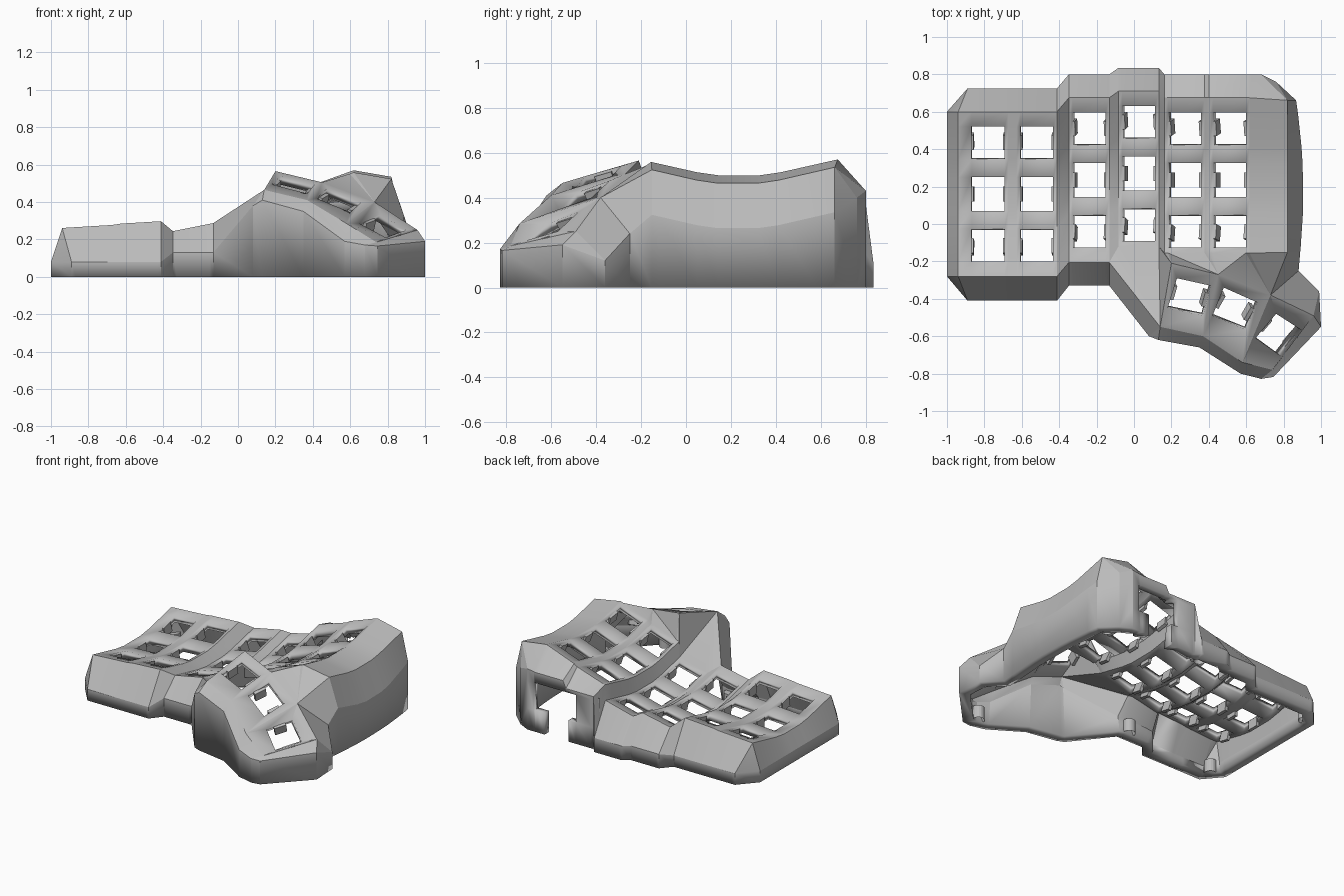
import bpy, bmesh, math
from mathutils import Vector, Matrix

if "Cube" in bpy.data.objects:
    bpy.data.objects.remove(bpy.data.objects["Cube"])

grey = bpy.data.materials.new("matte_grey")
grey.use_nodes = True
grey.diffuse_color = (0.5, 0.5, 0.5, 1)
grey.node_tree.nodes["Principled BSDF"].inputs["Base Color"].default_value = (0.5, 0.5, 0.5, 1)


def finish(bm, name):
    mesh = bpy.data.meshes.new(name)
    bm.to_mesh(mesh)
    bm.free()
    mesh.materials.append(grey)
    ob = bpy.data.objects.new(name, mesh)
    bpy.context.collection.objects.link(ob)
    bpy.ops.object.select_all(action='DESELECT')
    ob.select_set(True)
    bpy.context.view_layer.objects.active = ob
    bpy.ops.object.shade_smooth_by_angle(angle=math.radians(16))
    return ob


shell = bmesh.new()
key_holes = []


def face(*verts):
    ring = list(dict.fromkeys(verts))
    if len(ring) > 2:
        shell.faces.new(ring)


# Finger columns: centre x, centre y, rim height, sideways slope, front reach
columns = [(-.78, .16, .265, .06, .44), (-.52, .16, .285, .06, .44), (-.24, .235, .26, .2, .44),
           (.025, .27, .285, .25, .39), (.27, .235, .435, .32, .39), (.51, .235, .525, .36, .39)]
pad, hole = .108, .088
rows = [-.36, -.185, -.09, .09, .185, .36, .44]
for cx, cy, rim, slope, reach in columns:
    if cx == columns[0][0]:
        lines = []
    for dx in (-pad, -hole, hole, pad):
        if not lines:
            dx = -.16
        lines.append([shell.verts.new((cx + dx, cy + dy,
                                       rim + slope * dx - .065 + .225 * max(abs(dy) - .125, 0)))
                      for dy in [-reach] + rows])
# Sloping ledge beside the inner column
lines.append([shell.verts.new((.82, v.co.y * .98, v.co.z - .035)) for v in lines[-1]])

for i in range(len(lines) - 1):
    for j in range(len(rows)):
        quad = (lines[i][j], lines[i + 1][j], lines[i + 1][j + 1], lines[i][j + 1])
        if i % 4 == 1 and j % 2 == 1:
            key_holes.append([v.co.copy() for v in quad])
        else:
            face(*quad)

# Thumb cluster: pad boundaries (back, front) and the three key holes
seams = [((.20, -.21, .565), (.14, -.55, .465)), ((.45, -.27, .505), (.37, -.60, .41)),
         ((.73, -.38, .40), (.58, -.74, .285)), ((.96, -.49, .25), (.74, -.78, .185))]
seams = [tuple(shell.verts.new(p) for p in s) for s in seams]
thumb_holes = [((.18, -.45, .495), (.37, -.49, .445), (.41, -.33, .495), (.23, -.29, .54)),
               ((.42, -.49, .42), (.60, -.565, .345), (.66, -.42, .40), (.48, -.34, .475)),
               ((.65, -.61, .285), (.79, -.71, .21), (.90, -.57, .25), (.76, -.48, .335))]
for n, corners in enumerate(thumb_holes):
    (back0, front0), (back1, front1) = seams[n], seams[n + 1]
    outer = (front0, front1, back1, back0)
    inner = [shell.verts.new(p) for p in corners]
    key_holes.append([v.co.copy() for v in inner])
    for k in range(4):
        m = (k + 1) % 4
        face(outer[k], outer[m], inner[m], inner[k])

# Web joining the thumb cluster to the finger columns
edge = [line[0] for line in lines]
(a_back, a_front), (b_back, b_front), (c_back, c_front), (d_back, d_front) = seams
for hub, first, last in ((a_front, 11, 15), (a_back, 15, 17), (b_back, 17, 22), (c_back, 22, 24)):
    for i in range(first, last):
        face(hub, edge[i + 1], edge[i])
face(a_front, a_back, edge[15])
face(a_back, b_back, edge[17])
face(b_back, c_back, edge[22])

# Outer wall: each rim vertex with its shoulder point, walking round the shell
wall = []
for v in reversed(lines[0]):
    wall.append((v, (-1, v.co.y, .08)))
for v in edge[:8]:
    wall.append((v, (max(v.co.x, -.89), v.co.y - .13, .08)))
for v in edge[8:12]:
    wall.append((v, (v.co.x, v.co.y - .125, .13)))
wall += [(a_front, (.08, -.60, .38)), (a_front, (.13, -.62, .41)), (b_front, (.35, -.66, .35)),
         (c_front, (.57, -.80, .19)), (d_front, (.68, -.828, .17)), (d_front, (.745, -.818, .165)),
         (d_back, (1, -.55, .19)), (d_back, (.99, -.36, .12)), (c_back, (.88, -.25, .24))]
for v in lines[-1]:
    y = v.co.y
    wall.append((v, (.905 - .16 * (y - .17) ** 2, y, v.co.z - .2)))
corner = lines[-1][-1]
wall += [(corner, (.76, .76, .4)), (corner, (.68, .80, .43))]
back_shoulder = [.08, .08, .1, .1, .37, .42]
for i in reversed(range(24)):
    v = lines[i][-1]
    wall.append((v, (max(min(v.co.x, .66), -.89), v.co.y + .125, back_shoulder[i // 4])))

shoulders = [shell.verts.new(p) for _, p in wall]
feet = [shell.verts.new((p[0], p[1], 0)) for _, p in wall]
for i in range(len(wall)):
    j = (i + 1) % len(wall)
    face(wall[i][0], shoulders[i], shoulders[j], wall[j][0])
    face(shoulders[i], feet[i], feet[j], shoulders[j])

# Port opening in the back wall: a wide window above a narrower slot
window_x, slot_x, slot_top, window_top = (.30, .63), (.36, .545), .15, .345


def back_wall():
    shell.normal_update()
    return [f for f in shell.faces if abs(f.normal.z) < .05 and abs(f.normal.y) > .9
            and f.calc_center_median().y > .77 and .16 < f.calc_center_median().x < .67]


def in_opening(f):
    c = f.calc_center_median()
    low, high = window_x if c.z > slot_top else slot_x
    return low < c.x < high and c.z < window_top


cuts = [((x, 0, 0), (1, 0, 0)) for x in window_x + slot_x]
cuts += [((0, 0, z), (0, 0, 1)) for z in (slot_top, window_top)]
for point, normal in cuts:
    faces = back_wall()
    geom = {g for f in faces for g in (*f.verts, *f.edges)}
    bmesh.ops.bisect_plane(shell, geom=list(geom) + faces, plane_co=point, plane_no=normal)
bmesh.ops.delete(shell, geom=[f for f in back_wall() if in_opening(f)], context='FACES')

bmesh.ops.recalc_face_normals(shell, faces=shell.faces)
shell.faces.ensure_lookup_table()
if shell.faces[0].normal.z < 0:
    bmesh.ops.reverse_faces(shell, faces=shell.faces)
shell.verts.index_update()
base_verts = [v.index for v in feet + shoulders if v.is_valid]

# Thickness: thinner key plate, thicker outer wall
body = finish(shell, "keyboard_shell")
foot = body.vertex_groups.new(name="outer_wall")
foot.add(base_verts, 1, 'REPLACE')
solid = body.modifiers.new("wall_thickness", 'SOLIDIFY')
solid.thickness = .075
solid.offset = -1
solid.vertex_group = "outer_wall"
solid.thickness_vertex_group = .65

# Switch clips hanging inside both sides of every key hole
clips = bmesh.new()
for c in key_holes:
    centre = sum(c, Vector()) / 4
    u = ((c[1] + c[2]) - (c[0] + c[3])).normalized()
    w = u.cross((c[3] + c[2]) - (c[0] + c[1])).normalized()
    v = w.cross(u)
    turn = Matrix((u, v, w)).transposed().to_4x4()
    for side in (-1, 1):
        at = centre + u * side * .09 - w * .045
        bmesh.ops.create_cube(clips, size=1, matrix=Matrix.Translation(at) @ turn
                              @ Matrix.Diagonal((.022, .08, .07, 1)))
finish(clips, "switch_clips")

# Screw posts along the inside of the base, each with a blind hole
posts = bmesh.new()
for x, y in ((-.92, .6), (-.9, -.31), (-.17, -.25), (.68, -.74), (.78, .66), (.08, .75)):
    made = bmesh.ops.create_cone(posts, cap_ends=True, segments=20, radius1=.04, radius2=.04,
                                 depth=.09, matrix=Matrix.Translation((x, y, .046)))
    base = min({f for v in made["verts"] for f in v.link_faces},
               key=lambda f: f.calc_center_median().z)
    bmesh.ops.inset_region(posts, faces=[base], thickness=.022)
    bmesh.ops.translate(posts, verts=base.verts, vec=(0, 0, .06))
finish(posts, "screw_posts")
